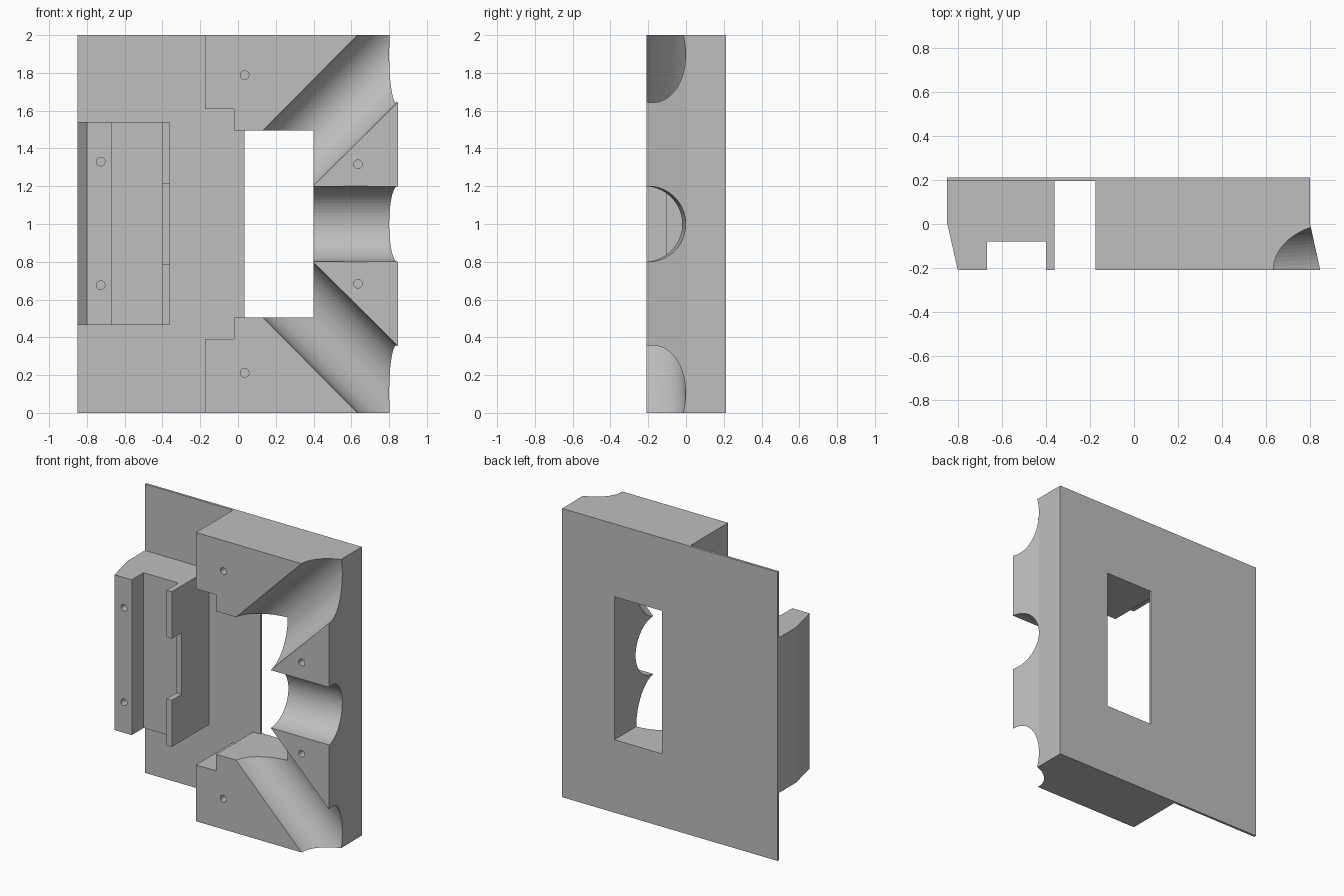
import bpy
import bmesh
from mathutils import Vector

if "Cube" in bpy.data.objects:
    bpy.data.objects.remove(bpy.data.objects["Cube"], do_unlink=True)

FRONT, SEAM, BACK, TOP = -0.21, 0.195, 0.212, 2.0

grey = bpy.data.materials.new("plain grey")
grey.use_nodes = True
grey.diffuse_color = (0.52, 0.52, 0.52, 1)
grey.node_tree.nodes["Principled BSDF"].inputs["Base Color"].default_value = (0.52, 0.52, 0.52, 1)


def add_object(name, bm):
    bmesh.ops.recalc_face_normals(bm, faces=bm.faces)
    mesh = bpy.data.meshes.new(name)
    bm.to_mesh(mesh)
    bm.free()
    mesh.materials.append(grey)
    obj = bpy.data.objects.new(name, mesh)
    bpy.context.collection.objects.link(obj)
    return obj


def prism(name, outline, z0, z1):
    """Extrude a plan outline (x, y) upward."""
    bm = bmesh.new()
    face = bm.faces.new([bm.verts.new((x, y, z0)) for x, y in outline])
    new = bmesh.ops.extrude_face_region(bm, geom=[face])["geom"]
    verts = [v for v in new if isinstance(v, bmesh.types.BMVert)]
    bmesh.ops.translate(bm, verts=verts, vec=(0, 0, z1 - z0))
    return add_object(name, bm)


def box(name, x0, x1, y0, y1, z0, z1):
    return prism(name, [(x0, y0), (x1, y0), (x1, y1), (x0, y1)], z0, z1)


def rod(name, start, end, radius, sides):
    start, end = Vector(start), Vector(end)
    bm = bmesh.new()
    bmesh.ops.create_cone(bm, cap_ends=True, segments=sides, radius1=radius,
                          radius2=radius, depth=(end - start).length)
    turn = (end - start).to_track_quat('Z', 'Y').to_matrix().to_4x4()
    bmesh.ops.transform(bm, matrix=turn, verts=bm.verts)
    bmesh.ops.translate(bm, verts=bm.verts, vec=(start + end) / 2)
    return add_object(name, bm)


def carve(target, cutters):
    """Subtract each cutter, then discard it."""
    for cutter in cutters:
        mod = target.modifiers.new("cut", 'BOOLEAN')
        mod.operation = 'DIFFERENCE'
        mod.solver = 'EXACT'
        mod.object = cutter
        bpy.context.view_layer.objects.active = target
        bpy.ops.object.modifier_apply(modifier=mod.name)
        bpy.data.objects.remove(cutter, do_unlink=True)


def screw_hole(x, z):
    return rod("hole_cutter", (x, FRONT - 0.05, z), (x, FRONT + 0.15, z), 0.023, 24)


def groove(x0, z0, x1, z1):
    """Round channel that gets slightly deeper toward the outer side."""
    slope = 0.045 * Vector((x1 - x0, z1 - z0)).length / (x1 - x0)
    return rod("groove_cutter", (x0, -0.202 + slope * (x0 - 0.8), z0),
               (x1, -0.202 + slope * (x1 - 0.8), z1), 0.2, 64)


# Thin back plate with its window
plate = box("back_plate", -0.85, 0.8, SEAM, BACK, 0, TOP)
carve(plate, [box("window_cutter", 0.035, 0.4, 0, 0.4, 0.505, 1.495)])

# Thick main block: sloping outer side, window and stepped inner edge
block = prism("main_block", [(-0.175, FRONT), (0.846, FRONT), (0.8, 0),
                             (0.8, SEAM), (-0.175, SEAM)], 0, TOP)
carve(block, [box("opening_cutter", -0.5, 0.4, -0.5, 0.5, 0.505, 1.495),
              box("step_cutter", -0.5, -0.02, -0.5, 0.5, 0.39, 1.61)])

# Three round channels fanning out of the window
carve(block, [groove(0.2, 1, 1.2, 1),
              groove(0.15, 1.233, 1.2, 2.283),
              groove(0.15, 0.767, 1.2, -0.283)])
carve(block, [screw_hole(x, 1 + side * dz) for side in (1, -1)
              for x, dz in ((0.035, 0.788), (0.635, 0.316))])

# Side bracket: vertical channel between a sloping post and a thin rib
bracket = prism("side_bracket", [(-0.85, SEAM), (-0.85, 0.01), (-0.8, FRONT),
                                 (-0.667, FRONT), (-0.667, -0.08), (-0.4, -0.08),
                                 (-0.4, FRONT), (-0.36, FRONT), (-0.36, SEAM)],
                0.465, 1.54)
carve(bracket, [box("notch_cutter", -0.45, -0.3, -0.5, -0.105, 0.788, 1.215),
                screw_hole(-0.727, 1.33), screw_hole(-0.727, 0.676)])
